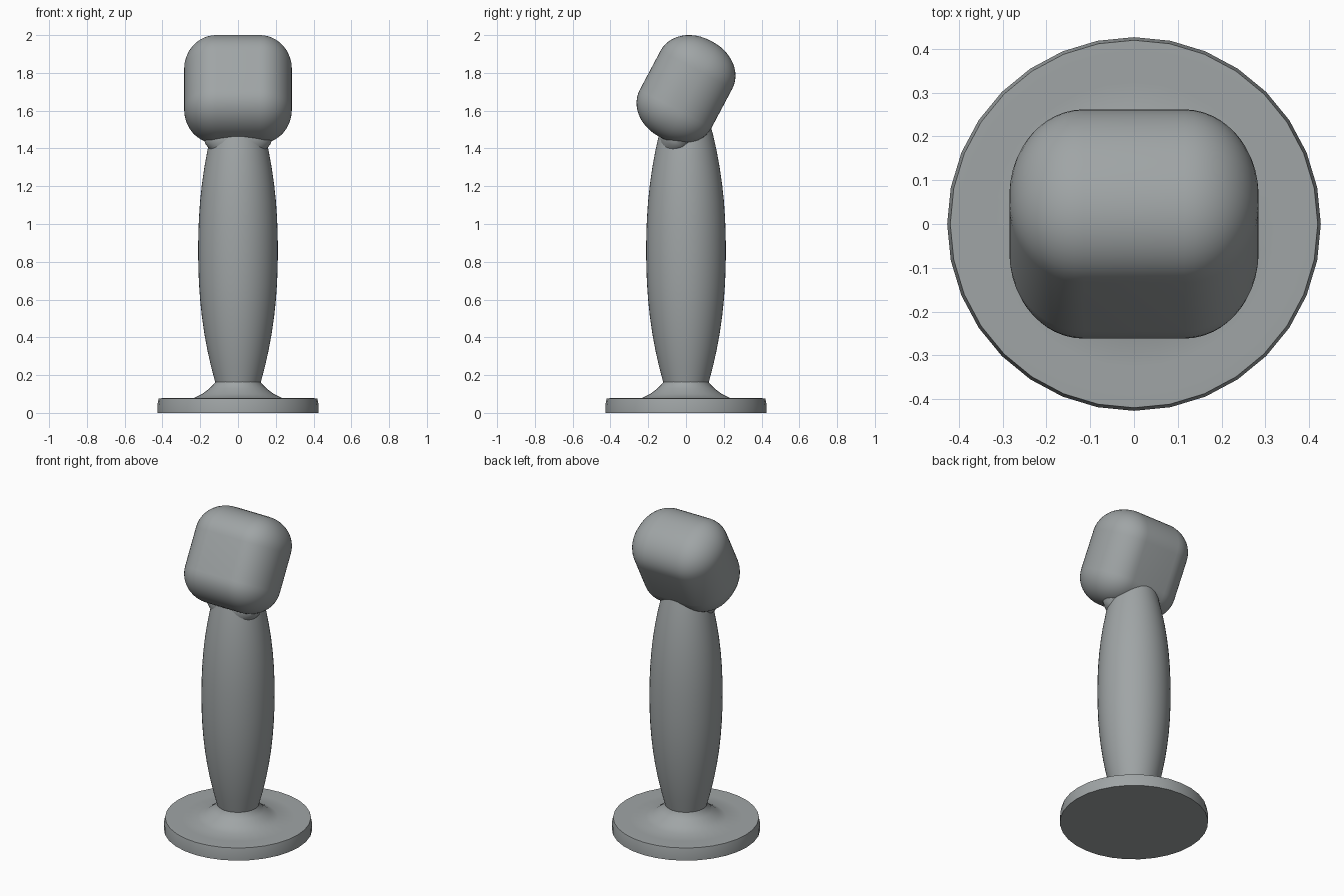
import bpy, bmesh, math
from mathutils import Matrix, Vector

if "Cube" in bpy.data.objects:
    bpy.data.objects.remove(bpy.data.objects["Cube"])

TILT = math.radians(28)
HEAD_AT = Vector((0, 0, 1.713))

grey = bpy.data.materials.new("dark_grey")
grey.diffuse_color = (0.35, 0.375, 0.38, 1)
grey.use_nodes = True
grey.node_tree.nodes["Principled BSDF"].inputs["Base Color"].default_value = grey.diffuse_color


def finish(name, bm, angle=35):
    bmesh.ops.recalc_face_normals(bm, faces=bm.faces)
    mesh = bpy.data.meshes.new(name)
    bm.to_mesh(mesh)
    bm.free()
    mesh.materials.append(grey)
    ob = bpy.data.objects.new(name, mesh)
    bpy.context.collection.objects.link(ob)
    bpy.ops.object.select_all(action='DESELECT')
    ob.select_set(True)
    bpy.context.view_layer.objects.active = ob
    bpy.ops.object.shade_smooth_by_angle(angle=math.radians(angle))
    return ob


def lathe(name, profile, sides):
    """Revolve (radius, z) points around z and cap both ends."""
    bm = bmesh.new()
    rings = [[bm.verts.new((r * math.cos(2 * math.pi * i / sides),
                            r * math.sin(2 * math.pi * i / sides), z))
              for i in range(sides)] for r, z in profile]
    for a, b in zip(rings, rings[1:]):
        for i in range(sides):
            j = (i + 1) % sides
            bm.faces.new((a[i], a[j], b[j], b[i]))
    bm.faces.new(rings[0][::-1])
    bm.faces.new(rings[-1])
    return finish(name, bm)


# Round foot with a flared socket
lathe("base", [(0.427, 0), (0.427, 0.04), (0.42, 0.077), (0.39, 0.078),
               (0.325, 0.076), (0.23, 0.08), (0.19, 0.1), (0.15, 0.13),
               (0.122, 0.16), (0.115, 0.2)], 32)

# Barrel-shaped grip
grip = []
for k in range(17):
    t = -1 + k / 8
    grip.append((0.12 + 0.091 * (1 - abs(t) ** 2.2), 0.86 + 0.7 * t))
lathe("grip", grip, 48)

# Small flared collar tucked under the head
collar = lathe("collar", [(0.12, -0.33), (0.145, -0.31), (0.16, -0.295),
                          (0.175, -0.275), (0.19, -0.22)], 32)
tilt = Matrix.Translation(HEAD_AT) @ Matrix.Rotation(-TILT, 4, 'X')
collar.matrix_world = tilt @ Matrix.Translation((0, 0.085, 0)) @ Matrix.Diagonal((1, 0.55, 1, 1))

# Leaning head block: rounded edges, softest across the thickness
bm = bmesh.new()
squash = 0.83
bmesh.ops.create_cube(bm, size=1)
bmesh.ops.scale(bm, vec=(0.57 / squash, 0.43, 0.576 / squash), verts=bm.verts)
bmesh.ops.bevel(bm, geom=bm.edges[:], offset=0.205, segments=12,
                profile=0.5, affect='EDGES')
bmesh.ops.scale(bm, vec=(squash, 1, squash), verts=bm.verts)
head = finish("head", bm, 60)
head.matrix_world = tilt
